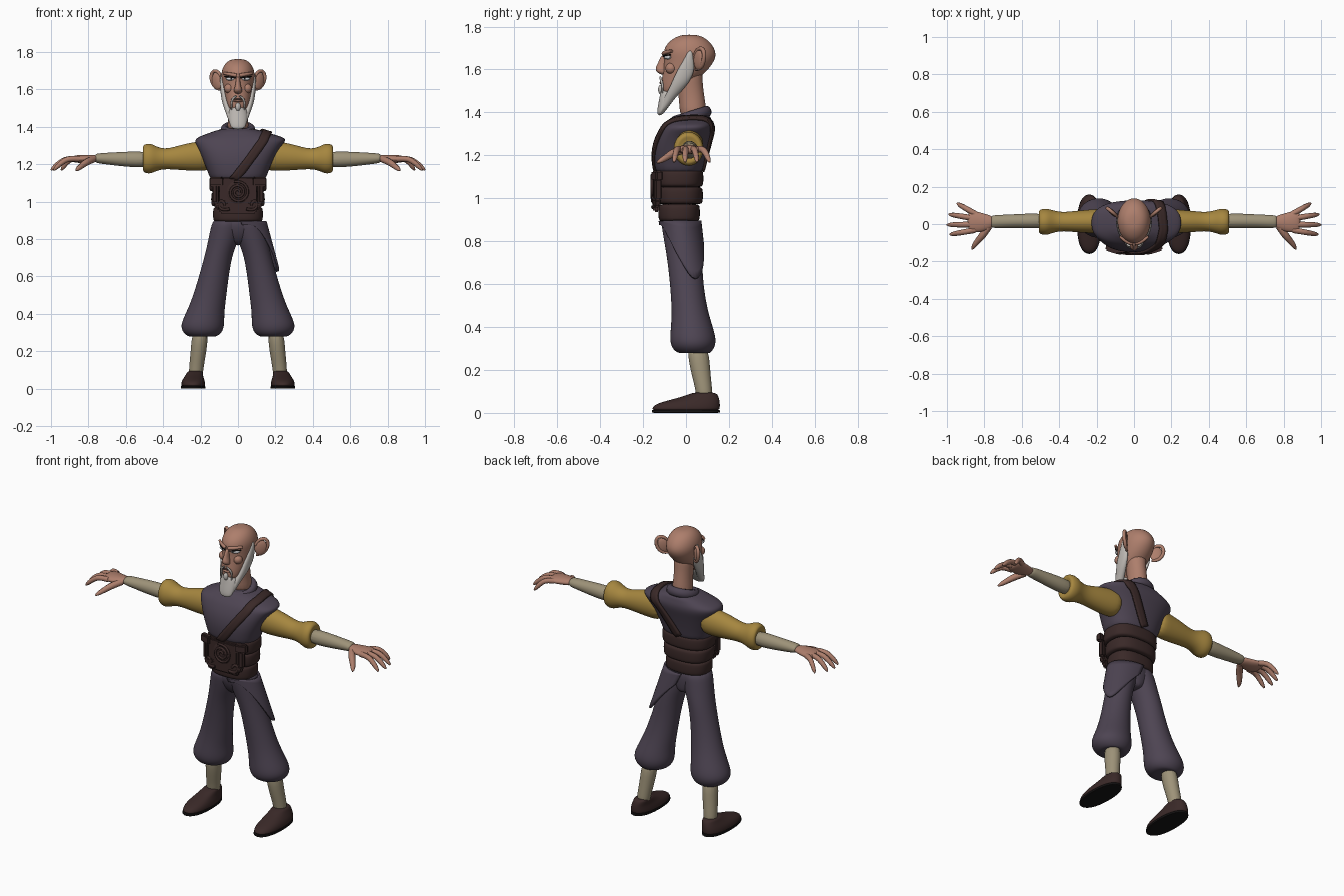
import bpy, bmesh, math
from mathutils import Vector, Matrix, Euler

default_cube = bpy.data.objects.get("Cube")
if default_cube:
    bpy.data.objects.remove(default_cube, do_unlink=True)


def make_material(name, red, green, blue):
    material = bpy.data.materials.new(name)
    material.use_nodes = True
    color = (red, green, blue, 1)
    material.diffuse_color = color
    shader = material.node_tree.nodes["Principled BSDF"]
    shader.inputs["Base Color"].default_value = color
    shader.inputs["Roughness"].default_value = .8
    return material


skin = make_material("skin", .42, .21, .15)
cloth = make_material("purple cloth", .075, .058, .085)
leather = make_material("dark leather", .042, .022, .021)
yellow = make_material("yellow sleeve", .38, .24, .05)
wrap = make_material("grey wrap", .34, .29, .19)
hair = make_material("grey hair", .52, .49, .46)
black = make_material("black sole", .008, .007, .007)
eye_white = make_material("eye white", .65, .66, .68)


def finish(name, data, material, mirror=False, subdivide=0):
    """Link the data as an object with its material and modifiers."""
    part = bpy.data.objects.new(name, data)
    bpy.context.collection.objects.link(part)
    data.materials.append(material)
    if subdivide:
        modifier = part.modifiers.new("smooth", "SUBSURF")
        modifier.levels = modifier.render_levels = subdivide
    if mirror:
        part.modifiers.new("mirror", "MIRROR")
    return part


def to_mesh(name, bm, smooth=True):
    bmesh.ops.recalc_face_normals(bm, faces=bm.faces)
    for face in bm.faces:
        face.smooth = smooth
    mesh = bpy.data.meshes.new(name)
    bm.to_mesh(mesh)
    bm.free()
    return mesh


def loft(name, axis, rings, material, mirror=False, power=2.0, sides=16):
    """Skin oval rings; each ring is position, then low and high of both widths."""
    bm = bmesh.new()
    loops = []
    for k, a0, a1, b0, b1 in rings:
        loop = []
        for i in range(sides):
            angle = math.tau * i / sides
            c, s = math.cos(angle), math.sin(angle)
            c = math.copysign(abs(c) ** (2 / power), c) * 1.02
            s = math.copysign(abs(s) ** (2 / power), s) * 1.02
            a = (a0 + a1) / 2 + c * (a1 - a0) / 2
            b = (b0 + b1) / 2 + s * (b1 - b0) / 2
            loop.append(bm.verts.new((a, b, k) if axis == "Z" else (k, a, b)))
        loops.append(loop)
    for low, high in zip(loops, loops[1:]):
        for i in range(sides):
            j = (i + 1) % sides
            bm.faces.new((low[i], low[j], high[j], high[i]))
    bm.faces.new(loops[0])
    bm.faces.new(loops[-1])
    return finish(name, to_mesh(name, bm), material, mirror, 2)


def tube(name, points, radii, material, mirror=False):
    curve = bpy.data.curves.new(name, "CURVE")
    curve.dimensions = "3D"
    curve.bevel_depth = 1
    curve.bevel_resolution = 2
    curve.use_fill_caps = True
    spline = curve.splines.new("NURBS")
    spline.points.add(len(points) - 1)
    spline.use_endpoint_u = True
    spline.order_u = 3
    spline.resolution_u = 4
    for point, place, radius in zip(spline.points, points, radii):
        point.co = (*place, 1)
        point.radius = radius
    return finish(name, curve, material, mirror)


def ball(name, center, size, material, mirror=False, turn=(0, 0, 0)):
    bm = bmesh.new()
    place = Matrix.LocRotScale(Vector(center), Euler(turn), Vector(size))
    bmesh.ops.create_uvsphere(bm, u_segments=20, v_segments=12, radius=1, matrix=place)
    return finish(name, to_mesh(name, bm), material, mirror)


def box(name, center, size, material, mirror=False, turn=(0, 0, 0)):
    bm = bmesh.new()
    place = Matrix.LocRotScale(Vector(center), Euler(turn), Vector(size))
    bmesh.ops.create_cube(bm, size=1, matrix=place)
    bmesh.ops.bevel(bm, geom=bm.edges[:], offset=.008, segments=2, affect="EDGES")
    return finish(name, to_mesh(name, bm, False), material, mirror)


def sheet(name, rows, material, thickness):
    bm = bmesh.new()
    grid = [[bm.verts.new(p) for p in row] for row in rows]
    for low, high in zip(grid, grid[1:]):
        for i in range(len(low) - 1):
            bm.faces.new((low[i], low[i + 1], high[i + 1], high[i]))
    part = finish(name, to_mesh(name, bm), material)
    return part, thickness


def thicken(part, thickness):
    modifier = part.modifiers.new("thickness", "SOLIDIFY")
    modifier.thickness = thickness
    modifier.offset = 0


# Head, neck and face
loft("head", "Z", [(1.48, -.04, .04, -.11, -.04), (1.52, -.058, .058, -.115, .0),
     (1.56, -.07, .07, -.112, .06), (1.60, -.08, .08, -.105, .105), (1.65, -.088, .088, -.102, .14),
     (1.69, -.09, .09, -.106, .138), (1.73, -.076, .076, -.082, .112),
     (1.755, -.05, .05, -.04, .075), (1.762, -.02, .02, -.01, .04)], skin)
loft("neck", "Z", [(1.36, -.065, .065, -.03, .10), (1.45, -.05, .05, -.03, .09),
     (1.54, -.052, .052, -.045, .075), (1.62, -.06, .06, -.04, .08)], skin)
loft("nose", "Z", [(1.575, -.012, .012, -.115, -.09), (1.588, -.024, .024, -.138, -.09),
     (1.605, -.02, .02, -.144, -.09), (1.63, -.012, .012, -.13, -.08),
     (1.67, -.011, .011, -.115, -.08)], skin)
ball("lower_lip", (0, -.112, 1.538), (.024, .012, .007), skin)
ball("mouth_line", (0, -.112, 1.548), (.026, .009, .003), leather)
ball("cheek", (.048, -.07, 1.605), (.026, .026, .026), skin, True)
ball("eye", (.04, -.084, 1.656), (.027, .016, .009), eye_white, True, (0, 0, .35))
ball("pupil", (.036, -.098, 1.657), (.005, .004, .006), black, True)
tube("eyelid_line", [(.012, -.106, 1.661), (.04, -.103, 1.667), (.072, -.072, 1.668)],
     [.003, .004, .003], black, True)
tube("brow", [(.008, -.104, 1.674), (.04, -.10, 1.68), (.076, -.066, 1.686)],
     [.01, .011, .007], skin, True)

# Ears with a raised rim
ball("ear", (.112, .058, 1.645), (.034, .012, .046), skin, True, (0, .15, .65))
tube("ear_rim", [(.088, .038, 1.66), (.10, .05, 1.695), (.136, .08, 1.70), (.146, .086, 1.655),
     (.118, .07, 1.60), (.09, .045, 1.60)], [.007, .009, .01, .01, .01, .006], skin, True)

# Beard and moustache
loft("side_beard", "Z", [(1.40, .005, .04, -.128, -.10), (1.45, .015, .056, -.11, -.065),
     (1.50, .035, .075, -.085, -.02), (1.54, .05, .088, -.065, .015),
     (1.59, .062, .094, -.045, .04), (1.64, .07, .096, -.012, .035),
     (1.69, .078, .094, .01, .03)], hair, True)
loft("chin_beard", "Z", [(1.385, -.035, .035, -.135, -.112), (1.42, -.046, .046, -.133, -.085),
     (1.46, -.054, .054, -.125, -.055), (1.495, -.05, .05, -.119, -.03),
     (1.51, -.02, .02, -.117, -.04)], hair)
ball("chin_tuft", (0, -.118, 1.507), (.014, .012, .022), hair)
tube("moustache", [(.006, -.12, 1.565), (.026, -.118, 1.557), (.037, -.108, 1.525),
     (.034, -.11, 1.49)], [.004, .006, .006, .003], hair, True)

# Vest with wide shoulder points and a rolled collar
vest = loft("vest", "Z", [(1.10, -.142, .142, -.135, .07), (1.15, -.155, .155, -.145, .08),
            (1.21, -.18, .18, -.15, .095), (1.27, -.205, .21, -.14, .112),
            (1.31, -.225, .24, -.122, .125), (1.34, -.228, .262, -.105, .126),
            (1.363, -.16, .17, -.08, .118), (1.395, -.08, .08, -.05, .11)], cloth, False, 2.5, 24)
bm = bmesh.new()
rows = []
for i in range(28):
    a = math.tau * i / 28
    hub = Vector((math.cos(a), math.sin(a), 0))
    rows.append([bm.verts.new(hub * (.073 + .02 * math.cos(b)) + Vector((0, .03, .026 * math.sin(b))))
                 for b in (math.tau * j / 10 for j in range(10))])
for i, row in enumerate(rows):
    after = rows[(i + 1) % len(rows)]
    for j in range(10):
        k = (j + 1) % 10
        bm.faces.new((row[j], row[k], after[k], after[j]))
collar = finish("collar", to_mesh("collar", bm), cloth)
collar.rotation_euler.x = .3
collar.location.z = 1.375

# Shoulder strap that hugs the vest
path = [Vector(p) for p in ((-.03, -.17, 1.10), (.06, -.17, 1.22), (.13, -.13, 1.32), (.16, -.03, 1.38),
        (.15, .06, 1.38), (.11, .14, 1.31), (.05, .14, 1.21), (-.02, .12, 1.10))]
across = Vector((.02, 0, -.016))
rows = []
for start, end in zip(path, path[1:]):
    for step in range(6):
        middle = start.lerp(end, step / 6)
        rows.append([middle + across * w for w in (-1, -.33, .33, 1)])
strap, depth = sheet("shoulder_strap", rows, leather, .012)
hug = strap.modifiers.new("hug", "SHRINKWRAP")
hug.target = vest
hug.wrap_mode = "ABOVE_SURFACE"
hug.offset = .006
thicken(strap, depth)

# Belt in three padded tiers
for number, (low, high, half, front, back) in enumerate((
        (.89, .975, .132, -.128, .064), (.97, 1.055, .142, -.138, .078), (1.05, 1.135, .152, -.145, .08))):
    loft(f"belt_tier_{number + 1}", "Z", [(low, -half + .01, half - .01, front + .01, back - .01),
         (low + .01, -half, half, front, back), (high - .01, -half, half, front, back),
         (high, -half + .01, half - .01, front + .01, back - .01)], leather, False, 2.5, 24)

# Buckle with spiral and scroll corners
box("buckle_plate", (0, -.138, 1.03), (.2, .03, .19), leather)
ball("buckle_boss", (0, -.148, 1.05), (.068, .012, .068), leather)
spiral = []
for i in range(30):
    a, r = i * .5, .008 + .0018 * i
    spiral.append((r * math.cos(a), -.159, 1.05 + r * math.sin(a)))
tube("buckle_spiral", spiral, [.007] * len(spiral), leather)
box("buckle_top_corner", (.115, -.135, 1.105), (.075, .035, .05), leather, True, (0, 0, .3))
box("buckle_side_bar", (.118, -.132, 1.04), (.03, .035, .1), leather, True, (0, 0, .3))
box("buckle_low_corner", (.09, -.139, .985), (.07, .032, .04), leather, True, (0, .3, .2))
tube("buckle_scroll", [(.045, -.155, .96), (.09, -.152, .95), (.105, -.145, .99), (.085, -.155, 1.01),
     (.07, -.155, .985)], [.008] * 5, leather, True)

# Baggy trousers
loft("pelvis", "Z", [(.93, -.12, .12, -.115, .055), (.86, -.125, .125, -.112, .06),
     (.80, -.08, .08, -.085, .055), (.765, -.03, .03, -.05, .045)], cloth)
loft("trouser_leg", "Z", [(.92, -.02, .128, -.118, .052), (.86, -.02, .146, -.112, .06),
     (.79, -.002, .16, -.10, .068), (.72, .03, .175, -.088, .075), (.6, .05, .208, -.074, .08),
     (.48, .064, .245, -.066, .10), (.40, .074, .28, -.07, .125), (.34, .072, .308, -.076, .142),
     (.30, .084, .296, -.066, .132), (.275, .115, .262, -.035, .11), (.28, .16, .24, .01, .095)],
     cloth, True)

# Hanging sash flap around the left hip
rows = []
for step in range(9):
    row = []
    for i in range(21):
        a = math.radians(-85 + 180 * i / 20)
        drop = step / 8 * (.02 + .25 * max(0, math.cos(a - .45)) ** 1.6)
        row.append((.45 * drop + (.147 - .18 * drop) * math.cos(a),
                    -.028 + .13 * drop + (.094 - .02 * drop) * math.sin(a), .895 - drop))
    rows.append(row)
flap, depth = sheet("sash_flap", rows, cloth, .012)
thicken(flap, depth)

# Shins and shoes
loft("shin", "Z", [(.05, .19, .262, .05, .125), (.11, .185, .262, .045, .122), (.2, .168, .252, .02, .112),
     (.32, .155, .245, .0, .105)], wrap, True)
loft("shoe", "Z", [(.008, .178, .30, -.152, .15), (.02, .174, .305, -.16, .158),
     (.042, .178, .30, -.142, .158), (.06, .185, .288, -.075, .156), (.08, .187, .275, -.002, .15),
     (.097, .19, .268, .035, .138)], leather, True, 2.3)
loft("sole", "Z", [(0, .176, .303, -.158, .156), (.001, .174, .305, -.16, .158),
     (.013, .174, .305, -.16, .158), (.014, .176, .303, -.158, .156)], black, True, 2.3)

# Flared sleeves and wrapped forearms
loft("sleeve", "X", [(.13, -.05, .085, 1.17, 1.325), (.2, -.05, .08, 1.162, 1.325),
     (.3, -.045, .072, 1.168, 1.305), (.38, -.036, .062, 1.175, 1.28), (.43, -.045, .072, 1.168, 1.29),
     (.465, -.06, .084, 1.148, 1.312), (.5, -.056, .08, 1.152, 1.308), (.512, -.04, .065, 1.17, 1.29),
     (.5, -.025, .05, 1.19, 1.27)], yellow, True)
loft("forearm", "X", [(.46, -.025, .058, 1.182, 1.268), (.58, -.022, .056, 1.184, 1.268),
     (.68, -.02, .05, 1.196, 1.262), (.755, -.022, .048, 1.205, 1.258),
     (.765, -.015, .04, 1.212, 1.25)], wrap, True)

# Hands with four spread fingers and a thumb
loft("palm", "X", [(.745, -.015, .04, 1.213, 1.248), (.79, -.035, .052, 1.207, 1.25),
     (.83, -.045, .065, 1.205, 1.25), (.87, -.042, .072, 1.208, 1.248),
     (.89, -.03, .06, 1.215, 1.24)], skin, True)
fingers = {"index": (-.032, .985, -.056), "middle": (-.002, 1.0, -.004),
           "ring": (.03, .99, .052), "little": (.055, .945, .11)}
for label, (root, tip, spread) in fingers.items():
    length = tip - .85
    tube(f"{label}_finger", [(.85 + length * t, root + (spread - root) * t, z)
         for t, z in ((0, 1.228), (.4, 1.232), (.7, 1.208), (.93, 1.178), (1, 1.168))],
         [.016, .015, .014, .011, .004], skin, True)
tube("thumb", [(.775, -.012, 1.225), (.805, -.055, 1.215), (.835, -.09, 1.192), (.86, -.122, 1.172),
     (.866, -.135, 1.166)], [.018, .02, .016, .012, .004], skin, True)
